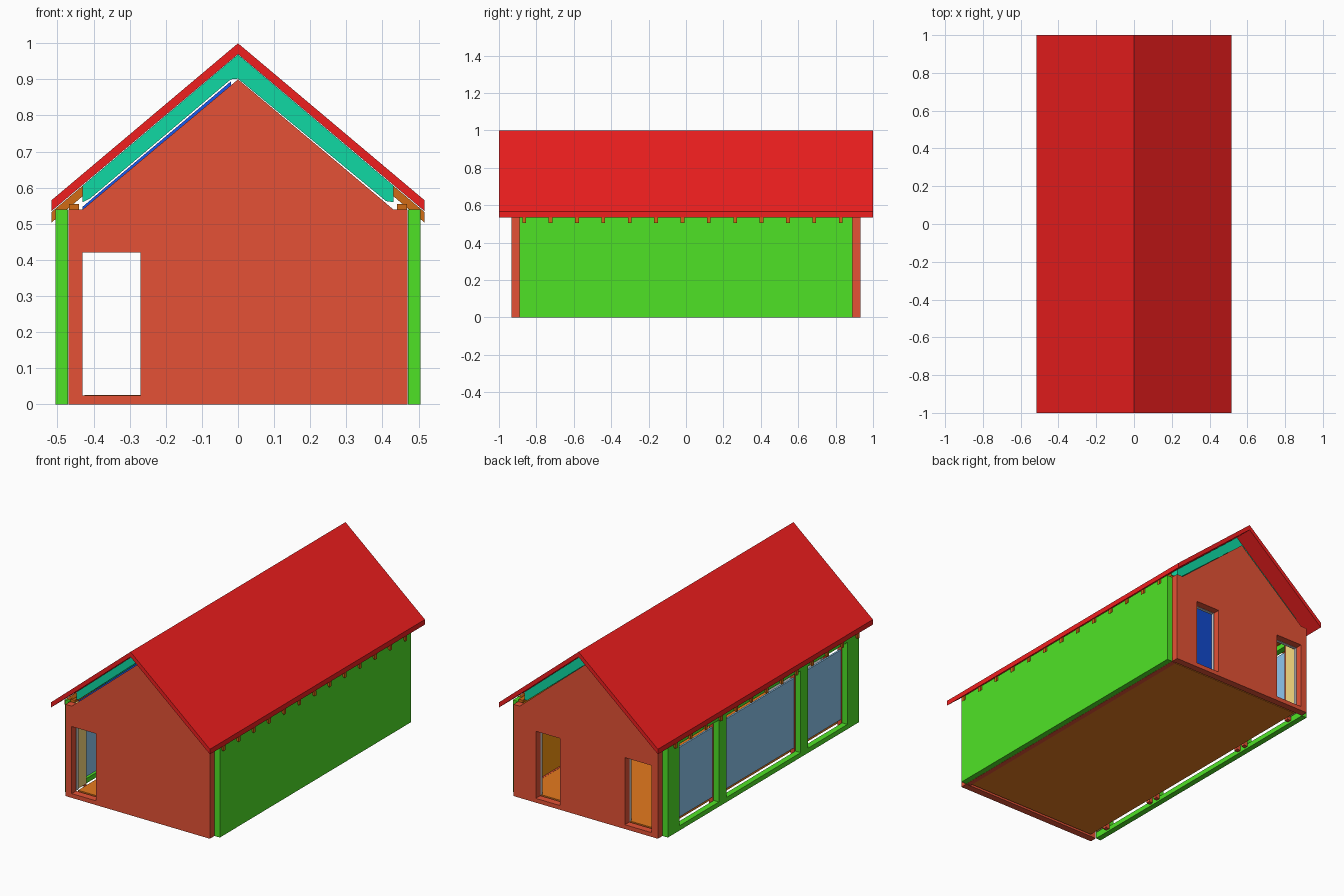
import bpy, bmesh

if "Cube" in bpy.data.objects:
    bpy.data.objects.remove(bpy.data.objects["Cube"])

mats = {}
# display colours, converted to linear when the material is made
COL = {
    "roof_red": (0.94, 0.12, 0.12), "brick": (0.895, 0.32, 0.21), "green": (0.31, 0.89, 0.15),
    "teal": (0.06, 0.85, 0.64), "blue": (0.09, 0.34, 0.93), "timber": (0.82, 0.42, 0.08),
    "floor": (0.9, 0.48, 0.12), "gold": (0.98, 0.6, 0.06), "sand": (0.98, 0.86, 0.5),
    "glass": (0.56, 0.78, 0.94),
}


def linear(c):
    return c / 12.92 if c < 0.04045 else ((c + 0.055) / 1.055) ** 2.4


def add(name, bm, col):
    bmesh.ops.recalc_face_normals(bm, faces=bm.faces)
    me = bpy.data.meshes.new(name)
    bm.to_mesh(me)
    bm.free()
    ob = bpy.data.objects.new(name, me)
    bpy.context.collection.objects.link(ob)
    if col:
        if col not in mats:
            mats[col] = bpy.data.materials.new(col)
            mats[col].diffuse_color = (*[linear(c) for c in COL[col]], 1)
        me.materials.append(mats[col])
    return ob


def prism(name, pts, y0, y1, col):
    """Extrude an (x, z) outline along y."""
    bm = bmesh.new()
    f = bm.faces.new([bm.verts.new((x, y0, z)) for x, z in pts])
    ext = bmesh.ops.extrude_face_region(bm, geom=[f])["geom"]
    bmesh.ops.translate(bm, vec=(0, y1 - y0, 0),
                        verts=[v for v in ext if isinstance(v, bmesh.types.BMVert)])
    # close the starting cap if the extrusion removed it
    edges = [e for e in bm.edges if e.is_boundary]
    if edges:
        bmesh.ops.holes_fill(bm, edges=edges)
    return add(name, bm, col)


def box(name, x, y, z, col):
    return prism(name, [(x[0], z[0]), (x[1], z[0]), (x[1], z[1]), (x[0], z[1])], y[0], y[1], col)


def cut(ob, x, y, z):
    c = box("opening_cutter", x, y, z, None)
    c.hide_render = True
    c.hide_viewport = True
    c.display_type = 'WIRE'
    m = ob.modifiers.new("opening", 'BOOLEAN')
    m.object = c
    m.operation = 'DIFFERENCE'
    m.solver = 'EXACT'


SLOPE = 0.845


def band(top, bottom, x0, x1, s):
    """Sloped strip outline between two apex heights, on side s."""
    return [(s * x0, top - SLOPE * x0), (s * x1, top - SLOPE * x1),
            (s * x1, bottom - SLOPE * x1), (s * x0, bottom - SLOPE * x0)]


# Roof covering
prism("roof_covering", [(-0.517, 0.565), (0, 1), (0.517, 0.565), (0.517, 0.535),
                        (0, 0.97), (-0.517, 0.535)], -1, 1, "roof_red")

# Insulation, rafters, ceiling and wall plates under both slopes
prism("roof_insulation", [(-0.43, 0.606), (0, 0.969), (0.43, 0.606), (0.43, 0.56), (0.41, 0.563),
                          (0, 0.902), (-0.02, 0.9), (-0.41, 0.57), (-0.43, 0.56)],
      -0.89, 0.89, "teal")
for s, side in ((-1, "left"), (1, "right")):
    for i in range(13):
        y = -0.865 + i * 0.141
        prism(f"{side}_rafter", band(0.969, 0.94, 0.43, 0.516, s), y - 0.01, y + 0.01, "timber")
    box(f"{side}_wall_plate", (s * 0.44, s * 0.468), (-0.89, 0.89), (0.54, 0.555), "timber")
prism("left_ceiling", band(0.911, 0.9, 0.02, 0.43, -1), -0.87, 0.87, "blue")
prism("right_ceiling", band(0.9, 0.889, 0.02, 0.43, 1), -0.87, 0.87, "blue")

# Gable walls with inner lining and openings
gable = [(-0.47, 0), (0.47, 0), (0.47, 0.54), (0.43, 0.54), (0, 0.9), (-0.43, 0.54), (-0.47, 0.54)]
lining = [(-0.44, 0.025), (0.44, 0.025), (0.44, 0.52), (0, 0.885), (-0.44, 0.52)]
for s, side in ((-1, "front"), (1, "back")):
    w = prism(f"{side}_gable_wall", gable, s * 0.933, s * 0.891, "brick")
    l = prism(f"{side}_gable_lining", lining, s * 0.889, s * 0.87, None)
    doors = [(-0.43, -0.27)] if s < 0 else [(-0.43, -0.255), (0.168, 0.325)]
    for d in doors:
        for ob in (w, l):
            cut(ob, d, (s * 0.85, s * 0.95), (0.025, 0.42))

# Right wall and lining
box("right_wall", (0.471, 0.505), (-0.89, 0.89), (0, 0.54), "green")
box("right_wall_lining", (0.45, 0.47), (-0.888, 0.888), (0.027, 0.54), "gold")

# Left glazed wall frame
xl = (-0.505, -0.471)
for name, z in (("bottom", (0, 0.028)), ("top", (0.51, 0.54))):
    box(f"left_wall_{name}_rail", xl, (-0.89, 0.89), z, "green")
for s in (-1, 1):
    box("left_wall_end_panel", xl, (s * 0.78, s * 0.89), (0.028, 0.51), "green")
    box("left_wall_post", xl, (s * 0.345, s * 0.415), (0.028, 0.51), "green")
    box("left_wall_lining", (-0.46, -0.435), (s * 0.79, s * 0.87), (0.027, 0.53), "sand")
    for y in (0.35, 0.41, 0.785):
        box("window_jamb", (-0.47, -0.445), (s * y - 0.012, s * y + 0.012), (0.01, 0.53), "brick")

# Glass panes
for y in ((-0.775, -0.42), (-0.34, 0.34), (0.42, 0.775)):
    box("window_pane", (-0.468, -0.458), y, (0.05, 0.46), "glass")

# Floor and edge beam
box("floor_slab", (-0.425, 0.44), (-0.88, 0.88), (0.004, 0.026), "floor")
box("right_floor_beam", (0.441, 0.47), (-0.889, 0.889), (0, 0.026), "brick")

for m in bpy.data.materials:
    if m.users and not m.is_grease_pencil:
        m.use_nodes = True
        m.node_tree.nodes["Principled BSDF"].inputs["Base Color"].default_value = m.diffuse_color
